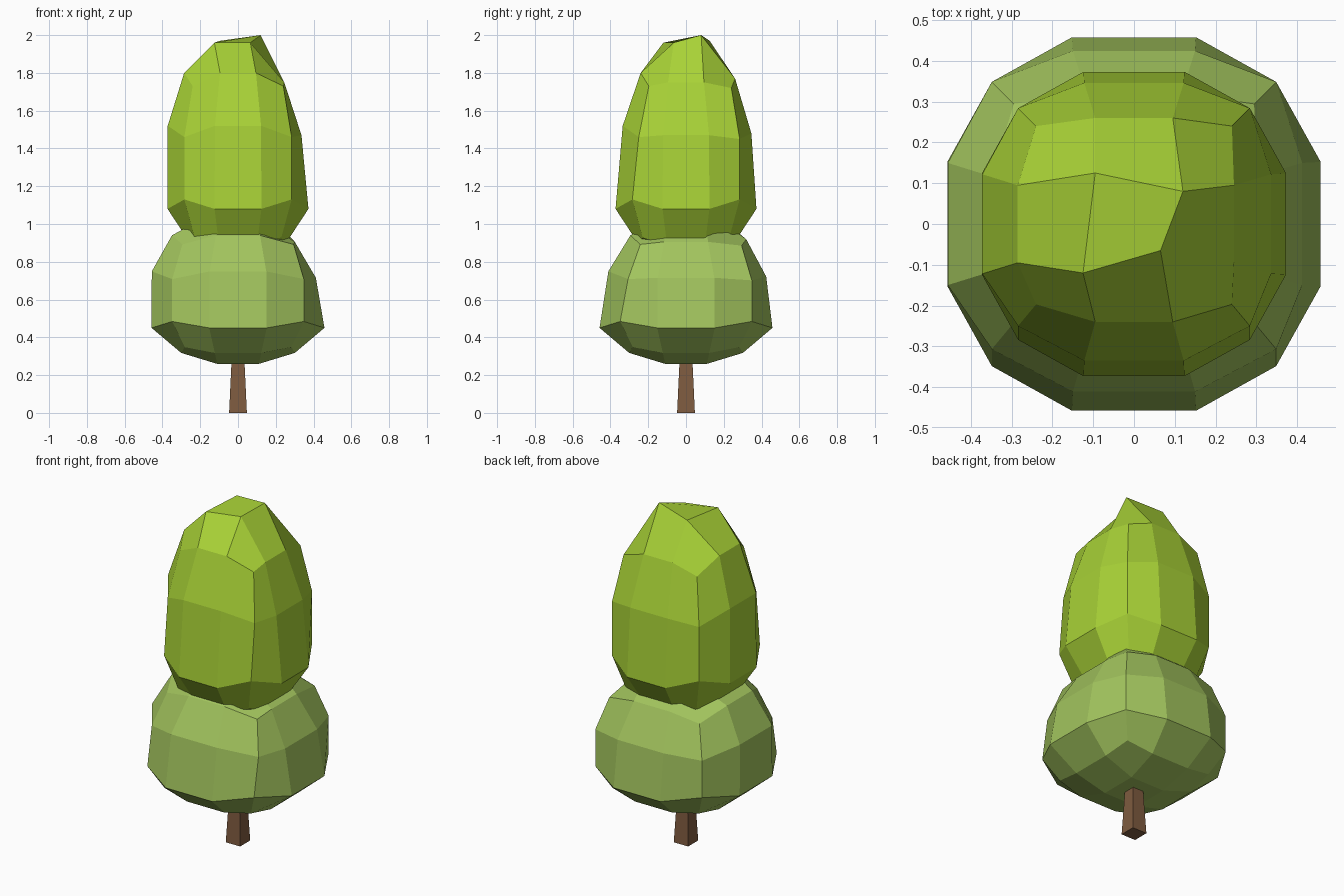
import bpy, bmesh

if "Cube" in bpy.data.objects:
    bpy.data.objects.remove(bpy.data.objects["Cube"])


def material(name, rgb):
    m = bpy.data.materials.new(name)
    m.diffuse_color = (*rgb, 1)
    m.use_nodes = True
    m.node_tree.nodes["Principled BSDF"].inputs["Base Color"].default_value = m.diffuse_color
    return m


def finish(bm, name, mat):
    bmesh.ops.recalc_face_normals(bm, faces=bm.faces)
    me = bpy.data.meshes.new(name)
    bm.to_mesh(me)
    bm.free()
    me.materials.append(mat)
    ob = bpy.data.objects.new(name, me)
    bpy.context.collection.objects.link(ob)
    return ob


# One 12-sided ring: (distance, z) for front, right, back, left; (half, z) of corners
def ring(front, right, back, left, off, corners):
    c = corners
    return [
        c[0], (-off, -front[0], front[1]), (off, -front[0], front[1]),
        c[1], (right[0], -off, right[1]), (right[0], off, right[1]),
        c[2], (off, back[0], back[1]), (-off, back[0], back[1]),
        c[3], (-left[0], off, left[1]), (-left[0], -off, left[1])]


def corners(x, yf, yb, zf, zb):
    return [(-x, -yf, zf), (x, -yf, zf), (x, yb, zb), (-x, yb, zb)]


RINGS = [
    ring(*[(0.245, 0.885)] * 4, 0.10, corners(0.23, 0.23, 0.23, 0.93, 0.93)),
    ring(*[(0.373, 1.08)] * 4, 0.124, corners(0.284, 0.284, 0.284, 1.13, 1.13)),
    ring((0.335, 1.52), (0.336, 1.47), (0.346, 1.48), (0.372, 1.52), 0.122,
         corners(0.284, 0.25, 0.284, 1.46, 1.45)),
    ring((0.24, 1.80), (0.245, 1.75), (0.26, 1.77), (0.285, 1.80), 0.095,
         corners(0.24, 0.197, 0.24, 1.73, 1.72)),
]
BOTTOM = [(-0.09, -0.09, 0.80), (0.09, -0.09, 0.80), (-0.09, 0.09, 0.80), (0.09, 0.09, 0.80)]
TOP = [(-0.125, -0.12, 1.96), (0.065, -0.065, 1.96), (-0.095, 0.125, 1.97), (0.12, 0.08, 2.0)]


# Foliage clump: a lumpy rounded box, three faces per side
def clump(name, mat, sxy, sz, z_from, z_to):
    bm = bmesh.new()

    def vert(p):
        return bm.verts.new((p[0] * sxy, p[1] * sxy, z_to + (p[2] - z_from) * sz))

    rings = [[vert(p) for p in r] for r in RINGS]
    for a, b in zip(rings, rings[1:]):
        for i in range(12):
            j = (i + 1) % 12
            bm.faces.new((a[i], a[j], b[j], b[i]))
    for r, pts in ((rings[0], BOTTOM), (rings[-1], TOP)):
        n = [vert(p) for p in pts]
        g = [r[0:4], [r[11], n[0], n[1], r[4]],
             [r[10], n[2], n[3], r[5]], [r[9], r[8], r[7], r[6]]]
        for y in range(3):
            for x in range(3):
                bm.faces.new((g[y][x], g[y][x + 1], g[y + 1][x + 1], g[y + 1][x]))
    return finish(bm, name, mat)


bright = material("bright leaf green", (0.39, 0.64, 0.037))
soft = material("soft leaf green", (0.36, 0.55, 0.11))
bark = material("bark brown", (0.21, 0.105, 0.05))

clump("upper_foliage", bright, 1.0, 1.0, 1.08, 1.08)
clump("lower_foliage", soft, 1.227, 0.68, 1.08, 0.45)

# Tapered square trunk
bm = bmesh.new()
bmesh.ops.create_cube(bm, size=1)
for v in bm.verts:
    top = v.co.z > 0
    h = 0.033 if top else 0.047
    v.co = (h if v.co.x > 0 else -h, h if v.co.y > 0 else -h, 0.30 if top else 0)
finish(bm, "trunk", bark)
